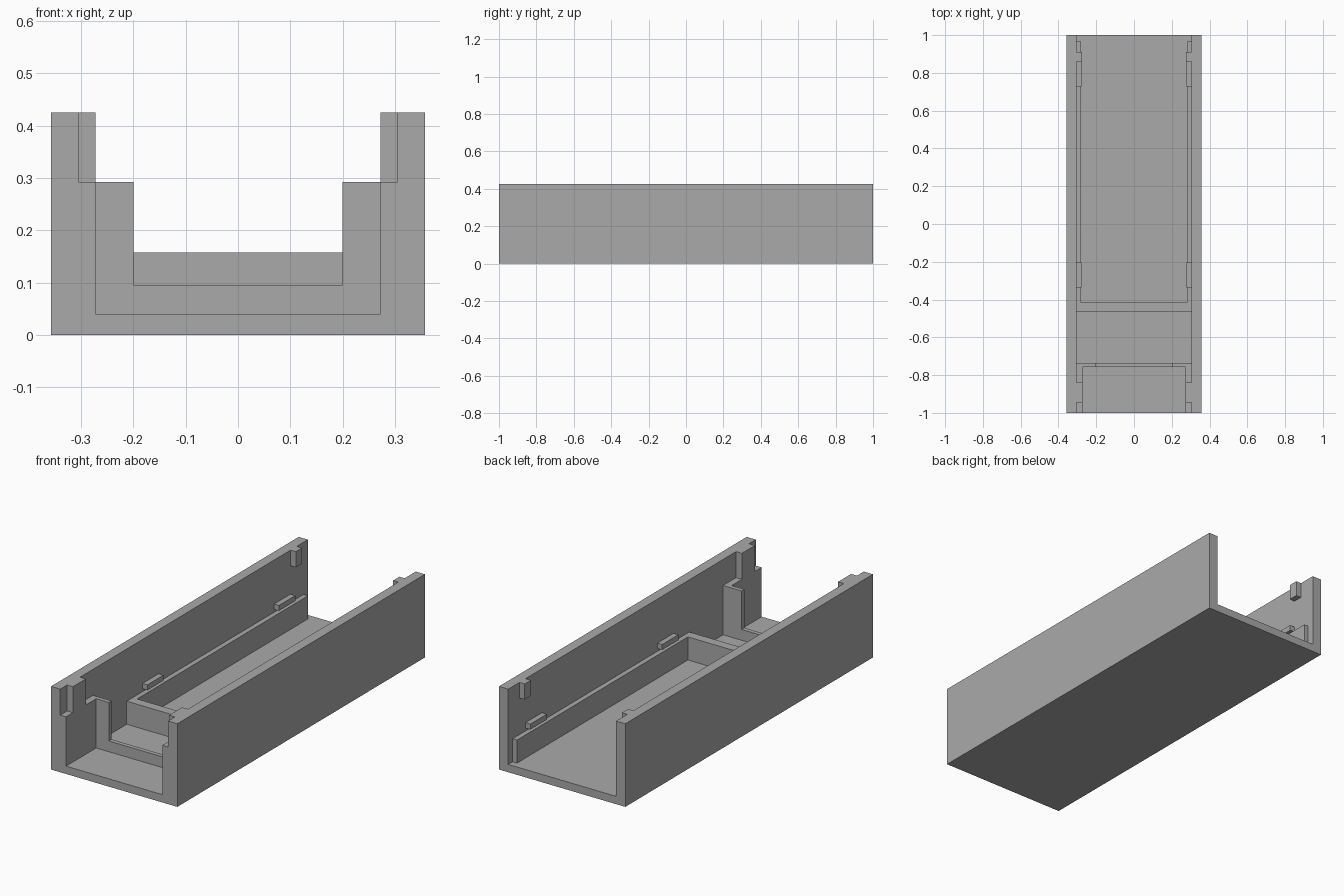
import bpy, bmesh, math

if "Cube" in bpy.data.objects:
    bpy.data.objects.remove(bpy.data.objects["Cube"])

# One flat grey for the whole moulded tray
grey = bpy.data.materials.new("plain_grey")
grey.diffuse_color = (0.4, 0.4, 0.4, 1)
grey.use_nodes = True
grey.node_tree.nodes["Principled BSDF"].inputs["Base Color"].default_value = grey.diffuse_color

W, H = 0.357, 0.425      # half width and wall height
IN, FLOOR = 0.305, 0.04  # inner wall face and floor top
EMB = 0.02               # how far fittings sink into the shell


def extrude_y(name, profile, y0, y1):
    """Solid made from an x-z profile swept between y0 and y1."""
    bm = bmesh.new()
    face = bm.faces.new([bm.verts.new((x, y0, z)) for x, z in profile])
    res = bmesh.ops.extrude_face_region(bm, geom=[face])
    verts = [v for v in res["geom"] if isinstance(v, bmesh.types.BMVert)]
    bmesh.ops.translate(bm, vec=(0, y1 - y0, 0), verts=verts)
    bmesh.ops.recalc_face_normals(bm, faces=bm.faces)
    mesh = bpy.data.meshes.new(name)
    bm.to_mesh(mesh)
    bm.free()
    mesh.materials.append(grey)
    obj = bpy.data.objects.new(name, mesh)
    bpy.context.collection.objects.link(obj)
    return obj


def box(name, x0, x1, y0, y1, z0, z1):
    return extrude_y(name, [(x0, z0), (x1, z0), (x1, z1), (x0, z1)], y0, y1)


def pair(name, x_in, y0, y1, z0, z1):
    """Matching fittings on the left and right inner walls."""
    x_out = IN + EMB
    return [box("left_" + name, -x_out, -x_in, y0, y1, z0, z1),
            box("right_" + name, x_in, x_out, y0, y1, z0, z1)]


# Open-ended U-shaped shell
tray = extrude_y("tray_case", [(-W, 0), (W, 0), (W, H), (IN, H), (IN, FLOOR),
                               (-IN, FLOOR), (-IN, H), (-W, H)], -1, 1)

low = FLOOR - EMB
fittings = []
# Thick front lining with locking tabs rising from it
fittings += pair("front_lining", 0.272, -1, -0.745, low, 0.292)
fittings += pair("front_tab", 0.272, -0.945, -0.84, 0.25, H)
# U-shaped partition
o = IN + EMB
fittings.append(extrude_y("partition", [
    (-o, low), (o, low), (o, 0.292), (0.2, 0.292), (0.2, 0.095),
    (-0.2, 0.095), (-0.2, 0.292), (-o, 0.292)], -0.757, -0.735))
# Cross rib and the long rails behind it
fittings.append(box("cross_rib", -o, o, -0.463, -0.415, low, 0.158))
fittings += pair("side_rail", 0.28, -0.44, 0.965, low, 0.158)
# Small clip pegs above the rails, and rear tabs at the rim
fittings += pair("front_peg", 0.278, -0.335, -0.205, 0.172, 0.2)
fittings += pair("rear_peg", 0.278, 0.727, 0.86, 0.172, 0.2)
fittings += pair("rear_tab", 0.275, 0.86, 0.91, 0.345, H)

# Fuse everything into one clean solid
for part in fittings:
    mod = tray.modifiers.new("fuse_" + part.name, 'BOOLEAN')
    mod.operation = 'UNION'
    mod.solver = 'EXACT'
    mod.object = part
fused = bpy.data.meshes.new_from_object(
    tray.evaluated_get(bpy.context.evaluated_depsgraph_get()))
tray.modifiers.clear()
tray.data = fused
for part in fittings:
    bpy.data.objects.remove(part, do_unlink=True)

# Merge flat neighbouring faces
bm = bmesh.new()
bm.from_mesh(fused)
bmesh.ops.dissolve_limit(bm, angle_limit=math.radians(1),
                         verts=bm.verts, edges=bm.edges)
bm.to_mesh(fused)
bm.free()
